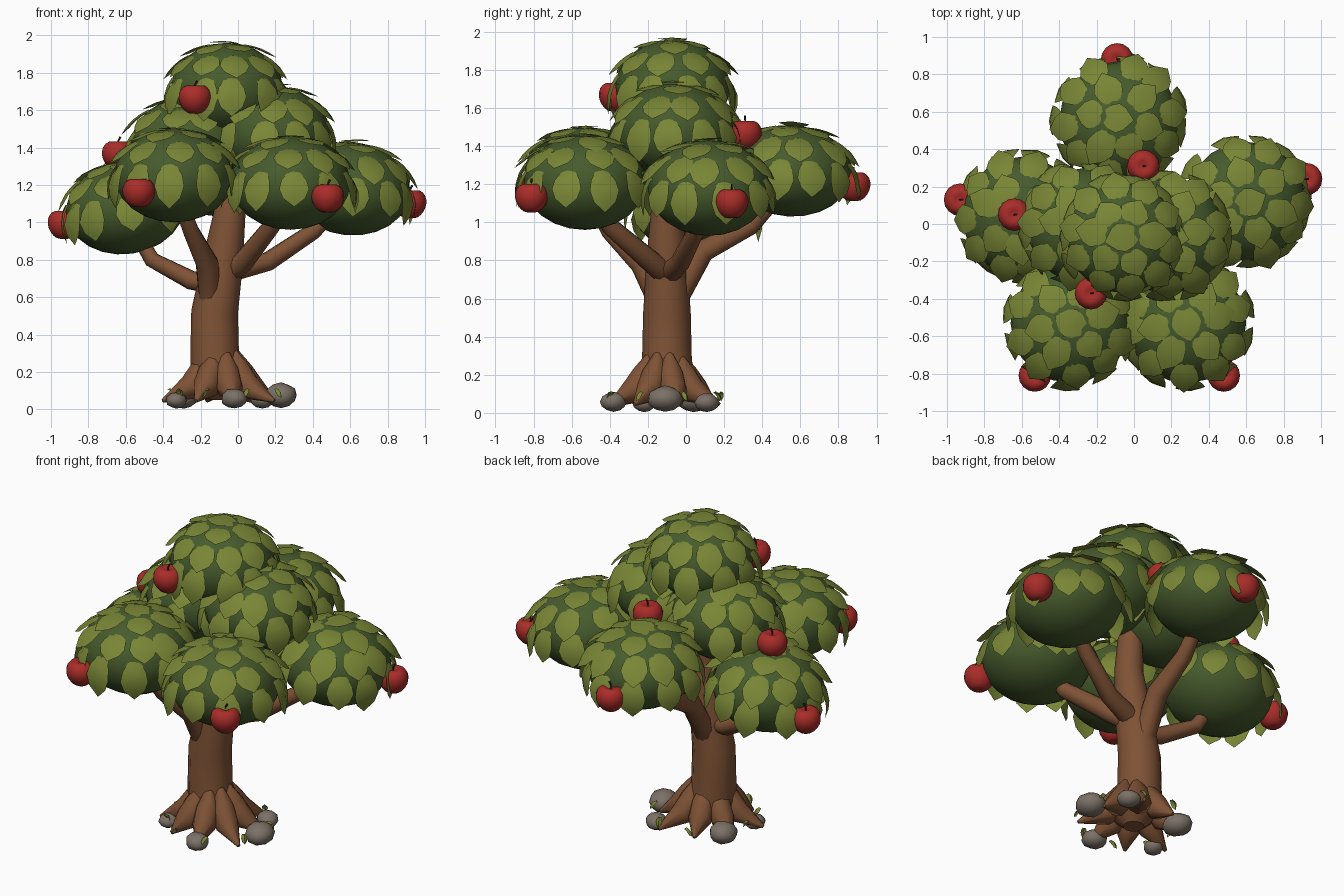
import bpy, bmesh, math, random
from mathutils import Vector, Matrix, Euler

random.seed(4)
cube = bpy.data.objects.get("Cube")
if cube:
    bpy.data.objects.remove(cube, do_unlink=True)


def material(name, rgb):
    m = bpy.data.materials.new(name)
    m.use_nodes = True
    m.diffuse_color = (*rgb, 1)
    bsdf = m.node_tree.nodes["Principled BSDF"]
    bsdf.inputs["Base Color"].default_value = (*rgb, 1)
    bsdf.inputs["Roughness"].default_value = 0.8
    return m


LEAF = material("olive_leaf", (0.19, 0.235, 0.036))
CROWN = material("dark_green", (0.062, 0.105, 0.026))
BARK = material("bark_brown", (0.21, 0.085, 0.036))
APPLE = material("apple_red", (0.4, 0.026, 0.022))
STONE = material("stone_grey", (0.2, 0.165, 0.135))
STEM = material("stem_brown", (0.05, 0.025, 0.015))


def add_object(name, mesh, mat, angle=40):
    mesh.materials.clear()
    mesh.materials.append(mat)
    ob = bpy.data.objects.new(name, mesh)
    bpy.context.collection.objects.link(ob)
    bpy.ops.object.select_all(action='DESELECT')
    ob.select_set(True)
    bpy.context.view_layer.objects.active = ob
    bpy.ops.object.shade_smooth_by_angle(angle=math.radians(angle))
    return ob


def from_bmesh(name, bm, mat, angle=40):
    mesh = bpy.data.meshes.new(name)
    bm.to_mesh(mesh)
    bm.free()
    return add_object(name, mesh, mat, angle)


def tube(name, points, mat, resolution=3):
    """Tapered tube through (x, y, z, radius) points."""
    cu = bpy.data.curves.new(name, 'CURVE')
    cu.dimensions = '3D'
    cu.bevel_depth = 1
    cu.bevel_resolution = resolution
    cu.use_fill_caps = True
    sp = cu.splines.new('POLY')
    sp.points.add(len(points) - 1)
    for p, (x, y, z, r) in zip(sp.points, points):
        p.co = (x, y, z, 1)
        p.radius = r
    tmp = bpy.data.objects.new(name + "_path", cu)
    bpy.context.collection.objects.link(tmp)
    bpy.context.view_layer.update()
    mesh = bpy.data.meshes.new_from_object(
        tmp.evaluated_get(bpy.context.evaluated_depsgraph_get()))
    bpy.data.objects.remove(tmp, do_unlink=True)
    return add_object(name, mesh, mat, 50)


LEAF_WIDTHS = (0.45, 0.85, 1.0, 0.75, 0.0)


def leaf(bm, azimuth, t0, t1, flare, half_width, radius, height, place):
    """Pointed leaf leaving an ellipsoid between polar angles t0 and t1."""
    side = Vector((-math.sin(azimuth), math.cos(azimuth), 0))
    rows = []
    for i, w in enumerate(LEAF_WIDTHS):
        u = i / (len(LEAF_WIDTHS) - 1)
        t = math.radians(t0 + (t1 - t0) * u)
        s = 1.015 + flare * u
        out = radius * math.sin(t) * s
        row = []
        for k in ((-1, 0, 1) if w else (0,)):
            r = out - 0.012 * abs(k)
            p = Vector((r * math.cos(azimuth), r * math.sin(azimuth),
                        height * math.cos(t) * s - 0.006 * abs(k)))
            row.append(bm.verts.new(place @ (p + side * k * w * half_width)))
        rows.append(row)
    for a, b in zip(rows, rows[1:]):
        for j in range(2):
            if len(b) == 3:
                bm.faces.new((a[j], b[j], b[j + 1], a[j + 1]))
            else:
                bm.faces.new((a[j], b[0], a[j + 1]))


def crown(name, centre, radius, height, tilt=(0, 0, 0)):
    place = Matrix.Translation(centre) @ Euler(tilt).to_matrix().to_4x4()
    bm = bmesh.new()
    bmesh.ops.create_uvsphere(bm, u_segments=20, v_segments=12, radius=1)
    bmesh.ops.transform(bm, verts=bm.verts,
                        matrix=place @ Matrix.Diagonal((radius, radius, height, 1)))
    from_bmesh(name + "_body", bm, CROWN, 60)
    # rings of leaves: count, start angle, tip angle, flare
    bm = bmesh.new()
    turn = random.uniform(0, 6)
    for n, t0, t1, flare in ((11, 76, 119, 0.24), (10, 44, 80, 0.14),
                             (6, 18, 48, 0.08), (1, -12, 16, 0.05)):
        for i in range(n):
            az = turn + (i + random.uniform(-0.15, 0.15)) * math.tau / n
            leaf(bm, az, t0, t1 + random.uniform(-5, 5),
                 flare + random.uniform(-0.04, 0.05), 0.08, radius, height, place)
        turn += math.pi / n
    from_bmesh(name + "_leaves", bm, LEAF, 60)


# Foliage
crown("top_crown", (-0.06, -0.07, 1.71), 0.3, 0.25)
crown("upper_left_crown", (0.18, -0.06, 1.48), 0.31, 0.25)
crown("upper_right_crown", (-0.26, -0.01, 1.42), 0.31, 0.25)
crown("back_crown", (-0.08, 0.55, 1.27), 0.32, 0.24, (-0.06, 0, 0))
crown("left_crown", (0.6, 0.12, 1.18), 0.32, 0.25, (0, 0.1, 0))
crown("right_crown", (-0.6, 0.04, 1.08), 0.32, 0.25, (0, -0.15, 0))
crown("front_right_crown", (-0.34, -0.53, 1.25), 0.32, 0.25)
crown("front_left_crown", (0.28, -0.53, 1.21), 0.32, 0.25)

# Trunk and branches
tube("trunk", [(-0.11, -0.1, 0.12, 0.145), (-0.125, -0.1, 0.3, 0.13),
               (-0.125, -0.1, 0.52, 0.125), (-0.08, -0.1, 0.8, 0.108),
               (-0.045, -0.1, 1.05, 0.085), (-0.05, -0.08, 1.45, 0.065)], BARK, 4)
BRANCHES = {
    "front_right": [(-0.15, -0.14, 0.58, 0.06), (-0.165, -0.23, 0.78, 0.062),
                    (-0.25, -0.4, 0.95, 0.045), (-0.3, -0.47, 1.08, 0.04)],
    "front_left": [(-0.04, -0.12, 0.74, 0.06), (0.03, -0.18, 0.79, 0.058),
                   (0.18, -0.4, 0.98, 0.048), (0.22, -0.46, 1.08, 0.04)],
    "left": [(-0.04, -0.08, 0.74, 0.06), (0.16, -0.03, 0.79, 0.052),
             (0.4, 0.05, 0.95, 0.045), (0.5, 0.08, 1.05, 0.04)],
    "back": [(-0.11, -0.04, 0.62, 0.065), (-0.1, 0.09, 0.85, 0.062),
             (-0.09, 0.34, 0.98, 0.048), (-0.08, 0.45, 1.1, 0.04)],
    "right": [(-0.13, -0.09, 0.67, 0.055), (-0.25, -0.06, 0.69, 0.052),
              (-0.46, 0.0, 0.8, 0.043), (-0.53, 0.03, 0.92, 0.038)],
}
for name, points in BRANCHES.items():
    tube(name + "_branch", points, BARK)

# Roots spread around the trunk foot
for i in range(8):
    a = math.tau * (i + 0.35) / 8
    reach = 0.3 + 0.03 * math.sin(i * 2.1)
    path = [(-0.09 + math.cos(a) * d, -0.11 + math.sin(a) * d, z, r)
            for d, z, r in ((0.075, 0.31, 0.022), (0.11, 0.2, 0.07),
                            (0.17, 0.115, 0.072), (reach, 0.045, 0.01))]
    tube("root", path, BARK, 2)

# Soil-side underside of the roots
bm = bmesh.new()
bmesh.ops.create_cone(bm, cap_ends=True, segments=16, radius1=0.06,
                      radius2=0.17, depth=0.1,
                      matrix=Matrix.Translation((-0.09, -0.11, 0.1)))
from_bmesh("root_base", bm, BARK)

# Stones and small ground leaves
for x, y, r in ((0.23, -0.11, 0.095), (-0.02, -0.38, 0.075), (0.13, 0.11, 0.07),
                (-0.29, 0.04, 0.09), (-0.33, -0.22, 0.062)):
    bm = bmesh.new()
    bmesh.ops.create_icosphere(bm, subdivisions=2, radius=1)
    for v in bm.verts:
        v.co *= random.uniform(0.95, 1.04)
    turn = Matrix.Rotation(random.uniform(0, 6), 4, 'Z')
    bmesh.ops.transform(bm, verts=bm.verts, matrix=Matrix.Translation(
        (x, y, r * 0.78)) @ turn @ Matrix.Diagonal((r, r * 0.9, r * 0.72, 1)))
    from_bmesh("stone", bm, STONE, 45)

bm = bmesh.new()
for i in range(9):
    a = math.tau * i / 9 + 0.3
    place = Matrix.Translation((-0.08 + 0.3 * math.cos(a),
                                -0.11 + 0.3 * math.sin(a), 0.07))
    leaf(bm, a * 2, 20, 100, 0.1, 0.018, 0.045, 0.045, place)
from_bmesh("ground_leaves", bm, LEAF)

# Apples
for x, y, z in ((-0.23, -0.37, 1.66), (-0.53, -0.81, 1.16), (0.48, -0.81, 1.13),
                (0.92, 0.24, 1.1), (-0.93, 0.13, 0.99), (-0.64, 0.05, 1.36),
                (-0.09, 0.88, 1.19), (0.05, 0.31, 1.46)):
    bm = bmesh.new()
    bmesh.ops.create_uvsphere(bm, u_segments=16, v_segments=12, radius=1)
    for v in bm.verts:
        r = math.hypot(v.co.x, v.co.y)
        dent = 0.35 if v.co.z > 0 else -0.12
        taper = 1 + 0.12 * v.co.z
        v.co.z -= dent * math.exp(-(r / 0.35) ** 2)
        v.co.x *= taper
        v.co.y *= taper
    bmesh.ops.transform(bm, verts=bm.verts, matrix=Matrix.Translation(
        (x, y, z)) @ Matrix.Scale(0.087, 4))
    from_bmesh("apple", bm, APPLE, 60)
    tube("apple_stem", [(x, y, z + 0.045, 0.005), (x, y, z + 0.075, 0.005),
                        (x + 0.012, y, z + 0.098, 0.006)], STEM, 1)
